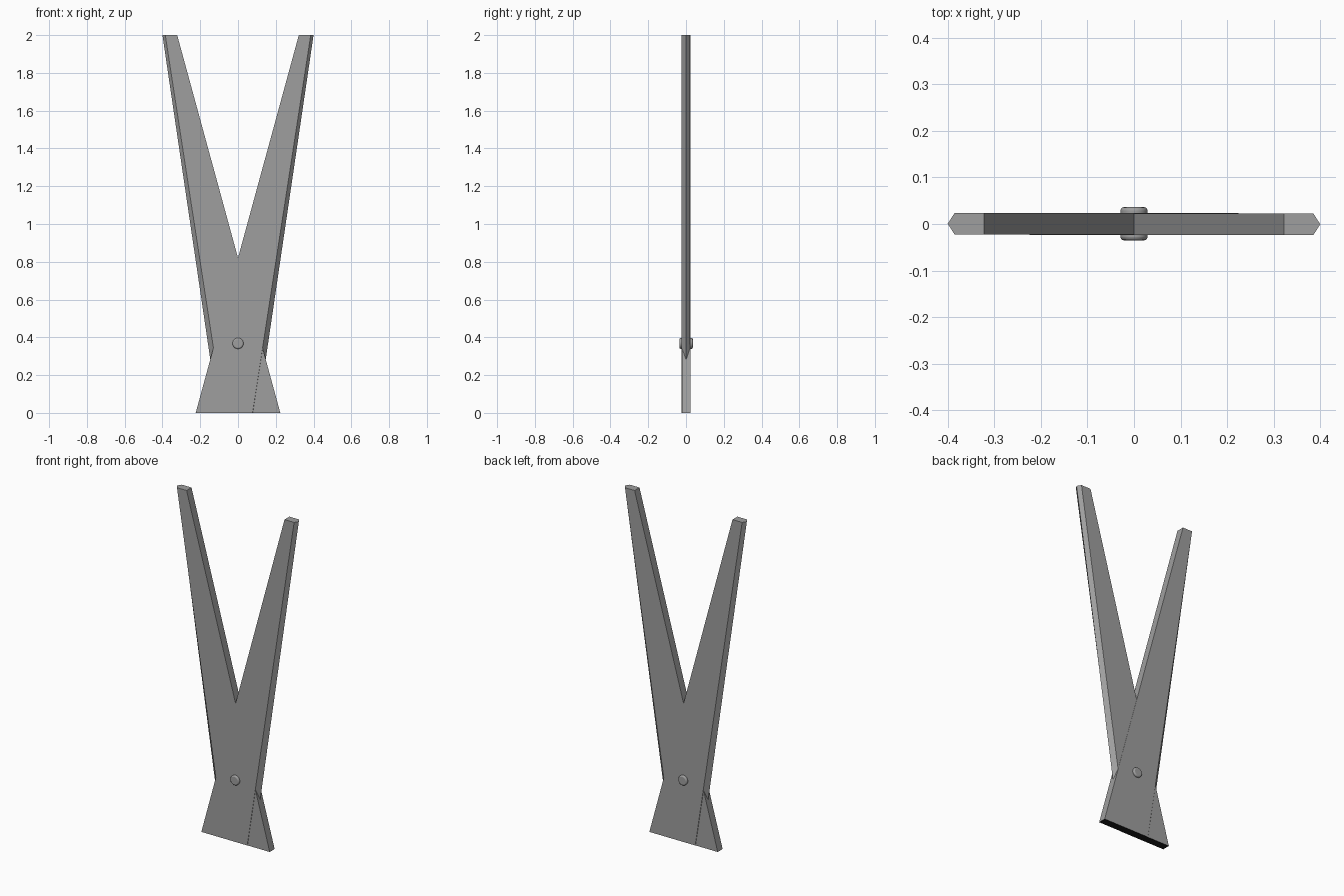
import bpy
import bmesh
from math import radians
from mathutils import Matrix

cube = bpy.data.objects.get("Cube")
if cube:
    bpy.data.objects.remove(cube, do_unlink=True)

HALF = 0.023     # half thickness of a blade
OFFSET = 0.0006  # tiny stagger, so the crossing blades do not share a face


def material(name, value):
    mat = bpy.data.materials.new(name)
    mat.use_nodes = True
    colour = (value, value, value, 1)
    mat.diffuse_color = colour
    mat.node_tree.nodes["Principled BSDF"].inputs["Base Color"].default_value = colour
    return mat


steel = material("grey_steel", 0.345)
black = material("black_heel", 0.01)


def finish(name, bm, *materials):
    bmesh.ops.recalc_face_normals(bm, faces=bm.faces)
    mesh = bpy.data.meshes.new(name)
    bm.to_mesh(mesh)
    bm.free()
    for mat in materials:
        mesh.materials.append(mat)
    obj = bpy.data.objects.new(name, mesh)
    bpy.context.collection.objects.link(obj)
    return obj


def blade(name, side):
    """Tapered bar with a ridged outer edge, leaning towards side."""
    bm = bmesh.new()
    rings = []
    # height, inner edge, start of outer bevel, outer ridge
    for z, inner, flat, ridge in ((0, -0.224, 0.077, 0.105), (2, 0.322, 0.385, 0.4)):
        section = ((inner, -HALF), (flat, -HALF), (ridge, 0), (flat, HALF), (inner, HALF))
        rings.append([bm.verts.new((side * x, y - side * OFFSET, z)) for x, y in section])
    low, high = rings
    # Black underside of the heel
    bm.faces.new(low).material_index = 1
    bm.faces.new(high)
    for i in range(len(low)):
        j = (i + 1) % len(low)
        bm.faces.new((low[i], low[j], high[j], high[i]))
    finish(name, bm, steel, black)


# Crossing blades
blade("left_blade", 1)
blade("right_blade", -1)

# Pivot rivet with rounded rims
bm = bmesh.new()
bmesh.ops.create_cone(bm, cap_ends=True, segments=32, radius1=0.029, radius2=0.029,
                      depth=0.071,
                      matrix=Matrix.Translation((0, 0.0005, 0.368)) @ Matrix.Rotation(radians(90), 4, "X"))
rivet = finish("pivot_rivet", bm, steel)
rim = rivet.modifiers.new("rounded_rim", "BEVEL")
rim.width = 0.007
rim.segments = 3
rim.limit_method = "ANGLE"
rim.angle_limit = radians(40)
bpy.ops.object.select_all(action="DESELECT")
rivet.select_set(True)
bpy.context.view_layer.objects.active = rivet
bpy.ops.object.shade_smooth_by_angle(angle=radians(35))
